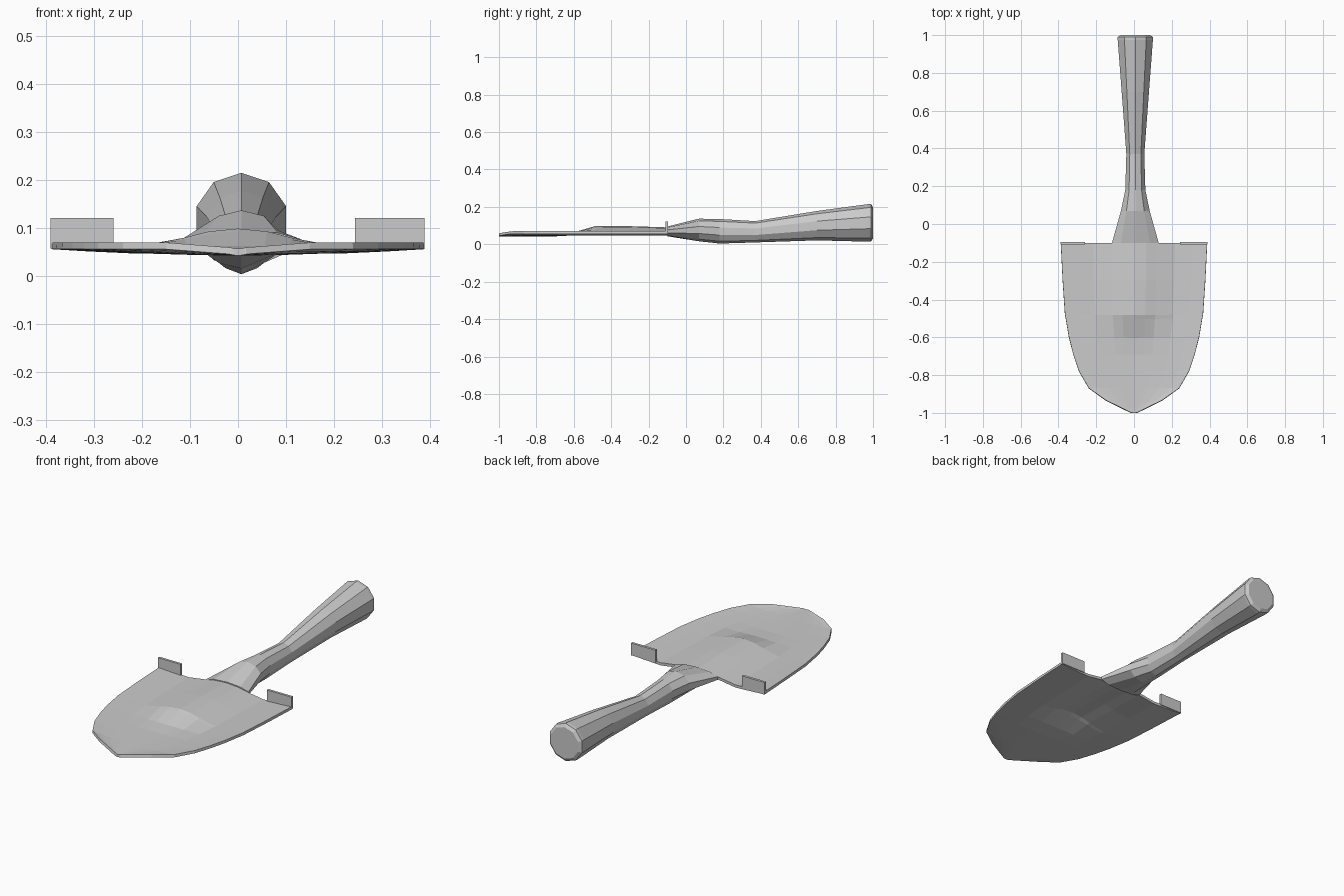
import bpy, bmesh, math

if "Cube" in bpy.data.objects:
    bpy.data.objects.remove(bpy.data.objects["Cube"])


def make_object(name, bm):
    bmesh.ops.recalc_face_normals(bm, faces=bm.faces)
    mesh = bpy.data.meshes.new(name)
    bm.to_mesh(mesh)
    bm.free()
    obj = bpy.data.objects.new(name, mesh)
    bpy.context.collection.objects.link(obj)
    return obj


def bridge(bm, a, b, closed=False):
    n = len(a)
    for i in range(n if closed else n - 1):
        j = (i + 1) % n
        bm.faces.new((a[i], a[j], b[j], b[i]))


# Blade: dished sheet with a pressed central rib that fades out at mid length
# each row: y, half width, rib strength
rows = [(-0.10, 0.388, 0.8), (-0.30, 0.378, 0.95), (-0.48, 0.366, 1.0),
        (-0.50, 0.362, 0.85), (-0.60, 0.345, 0.15), (-0.69, 0.322, 0),
        (-0.78, 0.292, 0), (-0.87, 0.240, 0), (-0.935, 0.150, 0), (-1.0, 0.018, 0)]
# each column: fraction of half width, rib height
half = [(0, 0.042), (0.16, 0.036), (0.30, 0.022), (0.56, 0), (0.8, 0), (1, 0)]
columns = [(-t, h) for t, h in reversed(half[1:])] + half
bm = bmesh.new()
grid = []
for y, w, rib in rows:
    lift = 0.013 if w > 0.1 else 0.003
    grid.append([bm.verts.new((t * w, y, 0.043 + lift * t * t + rib * h))
                 for t, h in columns])
for a, b in zip(grid, grid[1:]):
    bridge(bm, a, b)
bmesh.ops.recalc_face_normals(bm, faces=bm.faces)
if sum(f.normal.z for f in bm.faces) < 0:
    bmesh.ops.reverse_faces(bm, faces=bm.faces)
mesh = bpy.data.meshes.new("blade")
bm.to_mesh(mesh)
bm.free()
blade = bpy.data.objects.new("blade", mesh)
bpy.context.collection.objects.link(blade)
solid = blade.modifiers.new("thickness", 'SOLIDIFY')
solid.thickness = 0.014
solid.offset = 1

# Handle: ten-sided loft from the flared socket to the bevelled end
# each section: y, half width, bottom z, top z
sections = [(-0.10, 0.130, 0.043, 0.095), (0.07, 0.080, 0.016, 0.137),
            (0.18, 0.056, 0.004, 0.135), (0.37, 0.050, 0.010, 0.124),
            (0.70, 0.076, 0.021, 0.178), (0.975, 0.098, 0.014, 0.215),
            (0.99, 0.098, 0.016, 0.214), (1.0, 0.082, 0.032, 0.198)]
bm = bmesh.new()
rings = []
for y, w, low, high in sections:
    ring = []
    for i in range(10):
        a = 2 * math.pi * i / 10
        ring.append(bm.verts.new((0.007 + w * math.sin(a), y,
                                  (low + high) / 2 + (high - low) / 2 * math.cos(a))))
    rings.append(ring)
for a, b in zip(rings, rings[1:]):
    bridge(bm, a, b, True)
bm.faces.new(rings[0])
bm.faces.new(rings[-1])
make_object("handle", bm)

# Foot tabs standing on the rear corners of the blade
for name, x0, x1 in (("left_tab", -0.39, -0.259), ("right_tab", 0.244, 0.388)):
    bm = bmesh.new()
    bmesh.ops.create_cube(bm, size=1)
    for v in bm.verts:
        v.co = ((x0 + x1) / 2 + v.co.x * (x1 - x0),
                -0.102 + v.co.y * 0.013, 0.089 + v.co.z * 0.064)
    make_object(name, bm)
